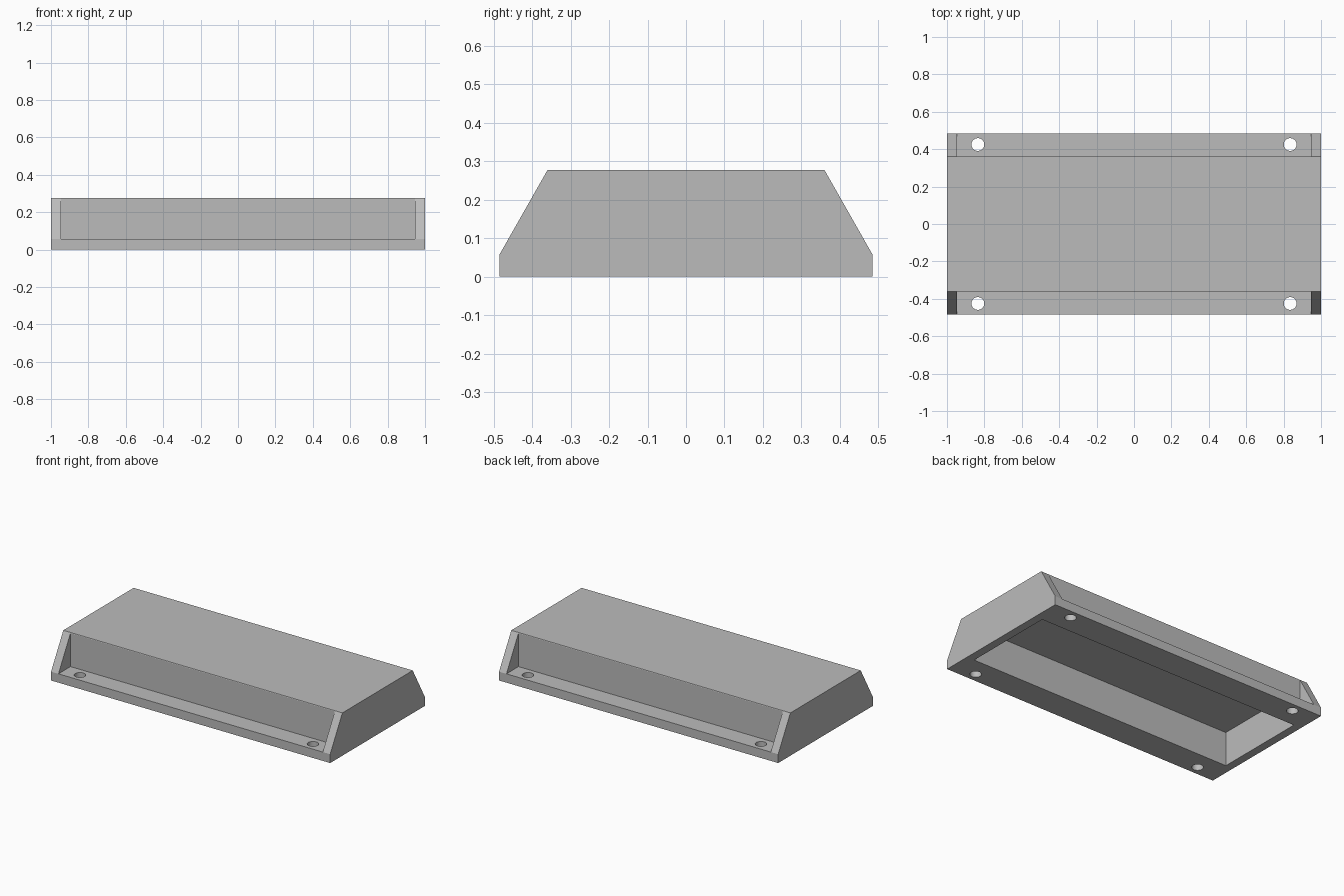
import bpy
import bmesh
import math

cube = bpy.data.objects.get("Cube")
if cube:
    bpy.data.objects.remove(cube, do_unlink=True)

# Main dimensions
HALF_X, HALF_Y, HEIGHT = 1.0, 0.485, 0.277
TOP_Y = 0.36       # half depth of the flat top
LEDGE = 0.057      # thickness of base ledge and roof
INNER_X = 0.947    # inside face of the end walls
CAVITY_Y = 0.305   # half depth of the hollow underside

grey = bpy.data.materials.new("plain grey")
grey.use_nodes = True
colour = (0.5, 0.5, 0.5, 1)
grey.diffuse_color = colour
grey.node_tree.nodes["Principled BSDF"].inputs["Base Color"].default_value = colour


def extrude_profile(name, points, half_x):
    """Solid made by extruding a (y, z) outline along x."""
    bm = bmesh.new()
    face = bm.faces.new([bm.verts.new((-half_x, y, z)) for y, z in points])
    result = bmesh.ops.extrude_face_region(bm, geom=[face])
    moved = [v for v in result["geom"] if isinstance(v, bmesh.types.BMVert)]
    bmesh.ops.translate(bm, verts=moved, vec=(2 * half_x, 0, 0))
    bmesh.ops.recalc_face_normals(bm, faces=bm.faces)
    mesh = bpy.data.meshes.new(name)
    bm.to_mesh(mesh)
    bm.free()
    mesh.materials.append(grey)
    obj = bpy.data.objects.new(name, mesh)
    bpy.context.collection.objects.link(obj)
    return obj


def box(name, y0, y1, z0, z1, half_x):
    return extrude_profile(name, [(y0, z0), (y1, z0), (y1, z1), (y0, z1)], half_x)


# Housing with sloped front and back
housing = extrude_profile("housing", [
    (-HALF_Y, 0), (HALF_Y, 0), (HALF_Y, LEDGE),
    (TOP_Y, HEIGHT), (-TOP_Y, HEIGHT), (-HALF_Y, LEDGE)], HALF_X)

# Hollow underside
cutters = [box("cavity_cutter", -CAVITY_Y, CAVITY_Y, -0.1, HEIGHT - LEDGE, INNER_X)]

# Front and back recesses, and the screw holes in their ledges
for side in (-1, 1):
    y0, y1 = sorted((side * (TOP_Y + 0.002), side * 0.6))
    cutters.append(box("recess_cutter", y0, y1, LEDGE, 0.4, INNER_X))
    for x in (-0.835, 0.835):
        bpy.ops.mesh.primitive_cylinder_add(
            vertices=32, radius=0.034, depth=0.2, location=(x, side * 0.425, 0.03))
        hole = bpy.context.object
        hole.name = "screw_hole_cutter"
        hole.data.materials.append(grey)
        cutters.append(hole)

# Cut everything out of the housing
bpy.ops.object.select_all(action="DESELECT")
bpy.context.view_layer.objects.active = housing
housing.select_set(True)
for cutter in cutters:
    cutter.hide_render = True
    cut = housing.modifiers.new("cut", "BOOLEAN")
    cut.operation = "DIFFERENCE"
    cut.solver = "EXACT"
    cut.object = cutter
    bpy.ops.object.modifier_apply(modifier=cut.name)
    bpy.data.objects.remove(cutter, do_unlink=True)

# Round hole walls, crisp edges elsewhere
bpy.ops.object.shade_smooth_by_angle(angle=math.radians(25))
